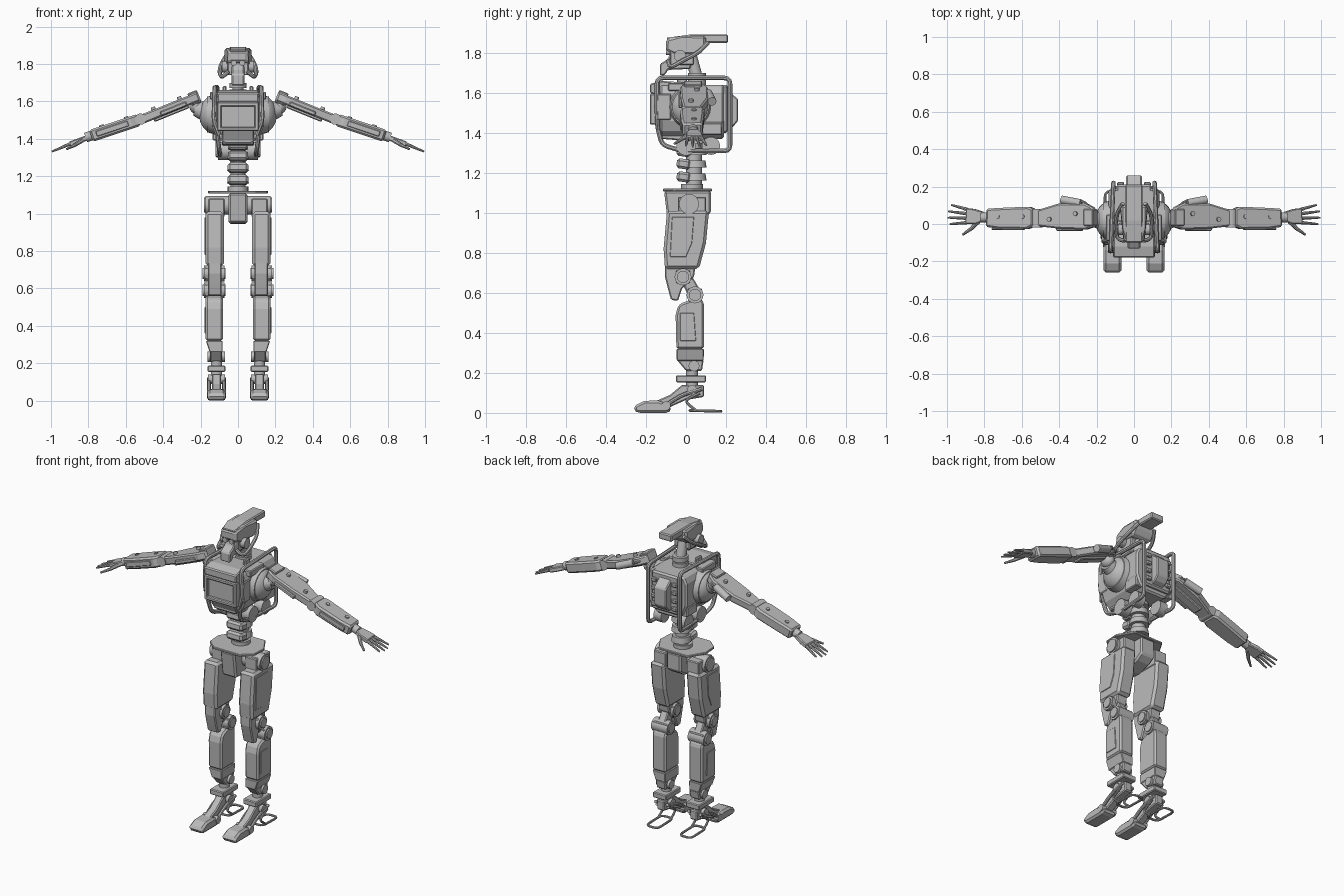
import bpy, bmesh, math
from mathutils import Matrix, Vector

if "Cube" in bpy.data.objects:
    bpy.data.objects.remove(bpy.data.objects["Cube"])

grey = bpy.data.materials.new("plain grey")
grey.use_nodes = True
grey.diffuse_color = (0.5, 0.5, 0.5, 1)
grey.node_tree.nodes["Principled BSDF"].inputs["Base Color"].default_value = (0.5, 0.5, 0.5, 1)


def finish(name, mesh, mirror, bevel=0, smooth=False):
    """Link a mesh, colour it, and add its mirror and bevel."""
    ob = bpy.data.objects.new(name, mesh)
    bpy.context.scene.collection.objects.link(ob)
    mesh.materials.clear()
    mesh.materials.append(grey)
    if smooth:
        mesh.shade_smooth()
        mesh.set_sharp_from_angle(angle=math.radians(35))
    if mirror:
        ob.modifiers.new("mirror", "MIRROR").use_mirror_merge = False
    if bevel:
        mod = ob.modifiers.new("bevel", "BEVEL")
        mod.width, mod.segments = bevel, 1
    return ob


def from_bmesh(name, bm, *options):
    bmesh.ops.recalc_face_normals(bm, faces=bm.faces)
    mesh = bpy.data.meshes.new(name)
    bm.to_mesh(mesh)
    bm.free()
    return finish(name, mesh, *options)


def prism(name, outline, lo, hi, axis="x", mirror=False, bevel=0.006, frame=Matrix(), warp=None):
    """Extrude a flat outline along one axis."""
    place = {"x": lambda a, b, t: (t, a, b), "y": lambda a, b, t: (a, t, b), "z": lambda a, b, t: (a, b, t)}[axis]
    bm = bmesh.new()
    low, high = [[bm.verts.new(place(a, b, t)) for a, b in outline] for t in (lo, hi)]
    bm.faces.new(low)
    bm.faces.new(high)
    for i in range(len(outline)):
        bm.faces.new((low[i - 1], low[i], high[i], high[i - 1]))
    if warp:
        for v in bm.verts:
            warp(v.co)
    bm.transform(frame)
    return from_bmesh(name, bm, mirror, bevel)


def box(name, centre, size, mirror=False, bevel=0.005, frame=Matrix(), tilt=0):
    bm = bmesh.new()
    turn = Matrix.Rotation(math.radians(tilt), 4, "X")
    bmesh.ops.create_cube(bm, size=1, matrix=frame @ Matrix.Translation(centre) @ turn @ Matrix.Diagonal((*size, 1)))
    return from_bmesh(name, bm, mirror, bevel)


def rod(name, start, end, r, r_end=None, mirror=False, sides=24, frame=Matrix()):
    a, b = frame @ Vector(start), frame @ Vector(end)
    turn = (b - a).to_track_quat("Z", "Y").to_matrix().to_4x4()
    bm = bmesh.new()
    bmesh.ops.create_cone(bm, cap_ends=True, segments=sides, radius1=r, radius2=r_end or r,
                          depth=(b - a).length, matrix=Matrix.Translation((a + b) / 2) @ turn)
    return from_bmesh(name, bm, mirror, 0, True)


def dome(name, centre, size, mirror=True):
    bm = bmesh.new()
    bmesh.ops.create_uvsphere(bm, u_segments=32, v_segments=16, radius=1,
                              matrix=Matrix.Translation(centre) @ Matrix.Diagonal((*size, 1)))
    return from_bmesh(name, bm, mirror, 0, True)


def tube(name, points, r, mirror=True, closed=False, corner=0.03):
    """Bent pipe with rounded corners."""
    pts, path = [Vector(p) for p in points], []
    for i, p in enumerate(pts):
        if not closed and i in (0, len(pts) - 1):
            path.append(p)
            continue
        ends = [p + (q - p).normalized() * min(corner, (q - p).length * 0.45) for q in (pts[i - 1], pts[(i + 1) % len(pts)])]
        path += [ends[0].lerp(p, t).lerp(p.lerp(ends[1], t), t) for t in (0, 0.33, 0.67, 1)]
    curve = bpy.data.curves.new(name, "CURVE")
    curve.dimensions, curve.bevel_depth, curve.bevel_resolution, curve.use_fill_caps = "3D", r, 2, True
    spline = curve.splines.new("POLY")
    spline.points.add(len(path) - 1)
    for point, co in zip(spline.points, path):
        point.co = (*co, 1)
    spline.use_cyclic_u = closed
    holder = bpy.data.objects.new(name + " path", curve)
    bpy.context.scene.collection.objects.link(holder)
    bpy.context.view_layer.update()
    mesh = bpy.data.meshes.new_from_object(holder.evaluated_get(bpy.context.evaluated_depsgraph_get()))
    bpy.data.objects.remove(holder)
    return finish(name, mesh, mirror, 0, True)


def limb_frame(x, y, z, drop):
    return Matrix.Translation((x, y, z)) @ Matrix.Rotation(math.radians(drop), 4, "Y")


# Head: helmet, brim, snout and hoses
def narrow_front(co):
    if co.y < -0.09:
        co.x *= 0.7


prism("helmet", [(-.1, 1.87), (-.02, 1.885), (.1, 1.885), (.1, 1.84), (.07, 1.79), (-.06, 1.8), (-.1, 1.81)],
      -.072, .072, bevel=.012, warp=narrow_front)
prism("helmet_brim", [(-.1, 1.875), (.02, 1.892), (.21, 1.892), (.21, 1.85), (-.08, 1.85)], -.045, .045)
prism("snout", [(-.13, 1.745), (-.13, 1.685), (-.105, 1.69), (-.09, 1.715), (.02, 1.72), (.05, 1.8), (-.08, 1.8), (-.09, 1.77)], -.034, .034)
box("face_block", (0, -.02, 1.78), (.11, .12, .08))
rod("eye", (.022, -.1, 1.805), (.022, -.06, 1.805), .015, mirror=True)
rod("ear_disc", (.05, -.03, 1.785), (.085, -.03, 1.785), .03, mirror=True)
tube("cheek_hose", [(.05, -.09, 1.76), (.09, -.08, 1.725), (.1, -.02, 1.76), (.09, .06, 1.8), (.06, .11, 1.85)], .011)
rod("neck", (0, .07, 1.62), (0, .02, 1.8), .03)
for z in (1.65, 1.685):
    rod("neck_collar", (0, .055, z - .014), (0, .055, z + .014), .045)

# Torso: core, chest screen and top boxes
side = [(.07, 1.37), (.115, 1.41), (.135, 1.46), (.135, 1.6), (.115, 1.64)]
prism("torso_core", side + [(-x, z) for x, z in reversed(side)], -.13, .19, "y", bevel=.01)
prism("chest_hood", [(-.18, 1.6), (-.18, 1.645), (-.12, 1.66), (.02, 1.65), (.02, 1.58), (-.13, 1.58)], -.11, .11)
for x, z, w, h in ((0, 1.585, .22, .022), (0, 1.452, .22, .022), (.1, 1.52, .022, .15), (-.1, 1.52, .022, .15)):
    box("screen_frame", (x, -.15, z), (w, .06, h))
box("chest_screen", (0, -.143, 1.52), (.19, .035, .13))
prism("chest_chin", [(-.16, 1.45), (-.12, 1.37), (0, 1.36), (0, 1.45)], -.085, .085)
box("chest_horn", (.072, -.02, 1.65), (.02, .05, .065), True)
box("collar_block", (.125, -.02, 1.63), (.05, .14, .04), True)
box("side_vent", (.125, -.11, 1.53), (.03, .07, .13), True)
box("flank_box", (.11, .13, 1.42), (.05, .1, .06), True)

# Back: panel, pack and ladder of ribs
box("back_panel", (0, .19, 1.52), (.19, .04, .24), bevel=.01)
prism("back_pack", [(.19, 1.41), (.235, 1.43), (.26, 1.46), (.26, 1.57), (.235, 1.59), (.19, 1.63)], -.042, .042)
for i in range(4):
    box("back_rib", (.072, .215, 1.44 + i * .05), (.036, .02, .025), True)
tube("roll_cage", [(.1, -.14, 1.42), (.13, -.145, 1.5), (.125, -.145, 1.675), (.11, .22, 1.675), (.11, .22, 1.31),
                   (.095, -.02, 1.31), (.1, -.12, 1.34), (.11, -.14, 1.42)], .012)
rod("hip_drum", (.055, .125, 1.335), (.108, .125, 1.335), .045, mirror=True)
rod("waist_drum", (.05, 0, 1.335), (.108, 0, 1.335), .048, mirror=True)

# Waist: stacked segments
rod("spine", (0, .04, 1.11), (0, .04, 1.4), .04)
for i, z in enumerate((1.365, 1.307, 1.245, 1.18)):
    box("belly_plate", (0, -.012, z), (.11, .07, .05), bevel=.012, tilt=-8)
    rod("spine_ring", (0, .045, z - .018), (0, .045, z + .018), .058, .052)
rod("waist_base", (0, .03, 1.115), (0, .03, 1.145), .055)

# Pelvis
rim = [(.16, .03), (.155, -.06), (.09, -.115), (-.09, -.115), (-.155, -.06), (-.16, .03), (-.1, .13), (.1, .13)]
prism("pelvis_plate", rim, 1.108, 1.122, "z", bevel=.003)
prism("pelvis_block", [(-.11, 1.11), (.125, 1.11), (.125, 1.0), (.08, .97), (0, .945), (-.09, .95)], -.05, .05, bevel=.01)

# Legs
rod("hip_joint", (.045, .015, 1.045), (.175, .015, 1.045), .05, mirror=True)
rod("hip_cap", (.16, .015, 1.045), (.182, .015, 1.045), .04, mirror=True)
box("hip_bracket", (.115, .03, 1.03), (.085, .14, .1), True)
prism("thigh", [(-.095, 1.01), (.115, 1.01), (.1, .85), (.065, .72), (-.105, .72), (-.112, .82)], .076, .174, mirror=True, bevel=.014)
prism("knee_guard", [(-.105, .75), (-.105, .68), (-.09, .62), (-.075, .565), (-.04, .56), (-.02, .62), (.04, .68), (.05, .75)],
      .088, .16, mirror=True)
prism("thigh_panel", [(-.07, .98), (.04, .98), (.03, .85), (.0, .78), (-.08, .78)], .172, .178, mirror=True, bevel=.002)
for name, y, z in (("upper_knee", -.015, .68), ("lower_knee", .045, .59)):
    rod(name, (.072, y, z), (.182, y, z), .042, mirror=True)
    rod(name + "_cap", (.066, y, z), (.19, y, z), .03, mirror=True)
    box(name + "_block", (.126, y, z), (.1, .07, .065), True)
prism("knee_link", [(-.04, .69), (.02, .7), (.08, .6), (.03, .55)], .1, .15, mirror=True)
prism("shank", [(-.04, .535), (-.02, .55), (.07, .58), (.09, .55), (.09, .32), (-.048, .32), (-.052, .49)],
      .08, .174, mirror=True, bevel=.01)


def tuck_in(co):
    if co.z < .3 and co.x > .12:
        co.x -= .02


prism("lower_shank", [(-.048, .32), (.09, .32), (.088, .26), (-.046, .26)], .082, .172, mirror=True, bevel=.004, warp=tuck_in)
prism("shank_foot", [(-.046, .265), (.088, .265), (.08, .21), (0, .21)], .085, .15, mirror=True)
prism("shank_panel", [(-.03, .5), (.04, .5), (.05, .36), (-.03, .36)], .172, .178, mirror=True, bevel=.002)
rod("ankle_joint", (.07, .04, .235), (.162, .04, .235), .027, mirror=True)

# Feet
rod("ankle_post", (.115, .03, .09), (.115, .03, .23), .03, mirror=True)
box("ankle_plate", (.115, .025, .17), (.094, .15, .034), True)
rod("ankle_cross", (.07, .03, .115), (.16, .03, .115), .025, mirror=True)
prism("instep", [(.09, .14), (.09, .08), (.0, .065), (-.1, .02), (-.16, .02), (-.16, .055), (-.08, .09), (-.02, .14)], .09, .14, mirror=True)
prism("toe_cap", [(-.26, .012), (-.26, .035), (-.21, .06), (-.14, .062), (-.09, .045), (-.07, .012), (-.1, 0), (-.24, 0)],
      .068, .162, mirror=True, bevel=.012)
rod("toe_hinge", (.064, -.1, .035), (.166, -.1, .035), .022, mirror=True)
for x in (.075, .155):
    tube("foot_strut", [(x, -.1, .04), (x, -.02, .09), (x, .08, .12)], .01)
    tube("heel_strut", [(x, .07, .1), (x, -.01, .06), (x, .05, .012)], .007)
tube("heel_loop", [(.075, .02, .012), (.075, .175, .008), (.155, .175, .008), (.155, .02, .012)], .007, closed=True)

# Shoulders
dome("shoulder_dome", (.13, .02, 1.53), (.078, .1, .1))
rod("shoulder_ring", (.12, .02, 1.53), (.165, .02, 1.53), .108, .095, mirror=True)
rod("shoulder_hub", (.17, .02, 1.545), (.225, .03, 1.56), .055, .04, mirror=True)
dome("shoulder_ball", (.225, .035, 1.575), (.035, .045, .04))

# Upper arm, local x running down the arm
upper = limb_frame(.21, .035, 1.628, 22)
prism("upper_arm", [(0, -.05), (0, .05), (.05, .075), (.2, .075), (.34, .035), (.34, -.045), (.2, -.06), (.05, -.065)],
      -.026, .024, "z", True, .008, upper)
box("shoulder_clamp", (.025, 0, 0), (.055, .09, .07), True, frame=upper)
rod("arm_piston", (.08, .075, .0), (.19, .095, .0), .022, mirror=True, frame=upper)
tube("arm_hose", [upper @ Vector(p) for p in ((.02, .04, 0), (.06, .09, 0), (.1, .08, 0))], .006)
box("arm_rail", (.15, -.062, -.012), (.15, .02, .024), True, frame=upper)
box("arm_underside", (.17, 0, -.03), (.2, .06, .02), True, frame=upper)

# Elbow and forearm
lower = limb_frame(.53, .03, 1.502, 18.5)
rod("elbow", (-.01, -.05, 0), (-.01, .05, 0), .03, mirror=True, frame=lower)
prism("forearm", [(.0, -.04), (0, .05), (.03, .062), (.15, .058), (.265, .052), (.27, -.045), (.2, -.055), (.04, -.058)],
      -.034, .032, "z", True, .01, lower)
box("forearm_side", (.15, -.056, 0), (.18, .01, .03), True, .003, lower)
rod("wrist", (.26, .005, 0), (.3, .005, 0), .026, mirror=True, frame=lower)
for frame, u, v in ((upper, .1, .02), (upper, .25, -.01), (lower, .06, .01), (lower, .2, .01)):
    rod("arm_bolt", (u, v, 0), (u, v, .038), .012, mirror=True, sides=12, frame=frame)

# Hand
hand = limb_frame(.805, .035, 1.407, 20)
prism("palm", [(0, -.02), (0, .03), (.05, .045), (.095, .05), (.1, -.035), (.04, -.035)], -.015, .013, "z", True, .005, hand)
for i, length in enumerate((.098, .11, .108, .09)):
    base, tip = Vector((.095, -.028 + i * .024, 0)), Vector((.095 + length, -.035 + i * .034, -.006))
    for k, (a, b) in enumerate(((0, .42), (.42, .75), (.75, 1))):
        rod("finger", base.lerp(tip, a), base.lerp(tip, b), .0095 - k * .0015, .0075 - k * .0015, True, 8, hand)
rod("thumb_base", (.03, -.02, -.005), (.075, -.06, -.015), .013, .01, True, 8, hand)
rod("thumb_tip", (.075, -.06, -.015), (.125, -.092, -.02), .01, .006, True, 8, hand)
